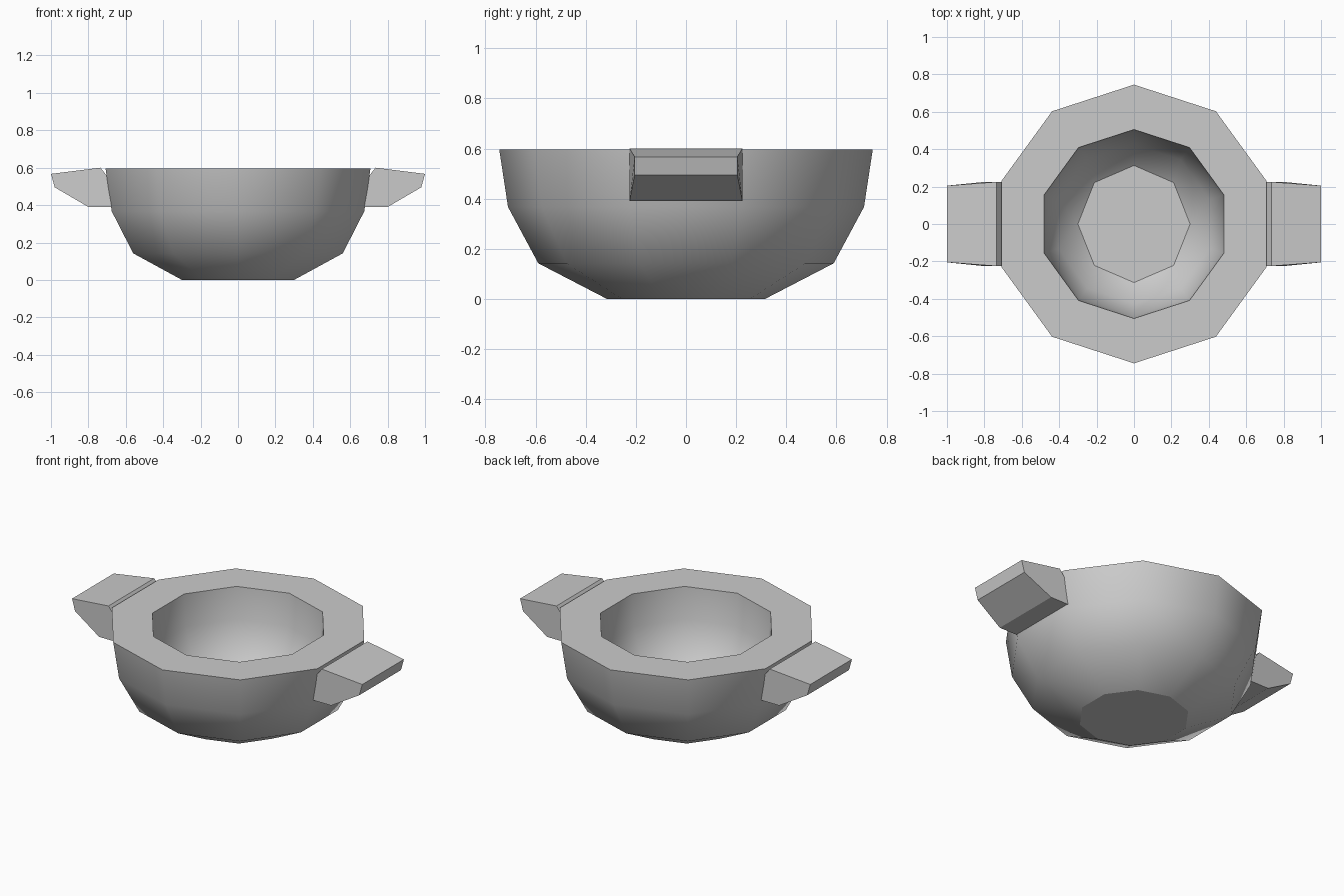
import bpy, bmesh
from math import sin, cos, pi

if "Cube" in bpy.data.objects:
    bpy.data.objects.remove(bpy.data.objects["Cube"])


def ring(bm, n, rx, ry, z):
    """Ring of n vertices with one vertex pointing along +y."""
    return [bm.verts.new((rx * sin(2 * pi * i / n), ry * cos(2 * pi * i / n), z))
            for i in range(n)]


def finish(bm, name):
    bmesh.ops.recalc_face_normals(bm, faces=bm.faces[:])
    mesh = bpy.data.meshes.new(name)
    bm.to_mesh(mesh)
    bm.free()
    obj = bpy.data.objects.new(name, mesh)
    bpy.context.collection.objects.link(obj)
    return obj


def strip(bm, low, high):
    """Wall between two rings, walking round both so unequal counts also join."""
    a, b, i, j = len(low), len(high), 0, 0
    if a == b:
        for k in range(a):
            bm.faces.new((low[k], low[(k + 1) % a], high[(k + 1) % a], high[k]))
        return
    while i < a or j < b:
        if j >= b or (i < a and (i + 0.5) / a < (j + 0.5) / b):
            bm.faces.new((low[i % a], low[(i + 1) % a], high[j % b]))
            i += 1
        else:
            bm.faces.new((low[i % a], high[(j + 1) % b], high[j % b]))
            j += 1


# Bowl: ten-sided walls and base, thick flat rim, octagonal floor inside
bm = bmesh.new()
outer = [ring(bm, 10, r, r, z) for r, z in
         ((0.315, 0), (0.589, 0.142), (0.71, 0.367), (0.745, 0.597))]
inner = [ring(bm, 10, r, r, z) for r, z in ((0.505, 0.597), (0.49, 0.40), (0.425, 0.23))]
floor = ring(bm, 8, 0.30, 0.313, 0.12)
bm.faces.new(outer[0])
bm.faces.new(floor)
loops = outer + inner
for lower, upper in zip(loops, loops[1:]):
    strip(bm, lower, upper)
strip(bm, floor, inner[-1])
bm.normal_update()
# Smooth walls, crisp edges around the base, floor and rim
for f in bm.faces:
    f.smooth = abs(f.normal.z) < 0.99
for e in bm.edges:
    e.smooth = all(f.smooth for f in e.link_faces)
finish(bm, "bowl")

# Handles: one bevelled lug on each side, (x, z, half width) around the profile
PROFILE = ((0.735, 0.6, 0.225), (1.0, 0.567, 0.205), (0.98, 0.495, 0.205),
           (0.80, 0.39, 0.225), (0.66, 0.39, 0.225), (0.70, 0.555, 0.225))
for side, name in ((1, "right_handle"), (-1, "left_handle")):
    bm = bmesh.new()
    front = [bm.verts.new((side * x, -w, z)) for x, z, w in PROFILE]
    back = [bm.verts.new((side * x, w, z)) for x, z, w in PROFILE]
    bm.faces.new(front)
    bm.faces.new(back)
    strip(bm, front, back)
    finish(bm, name)
